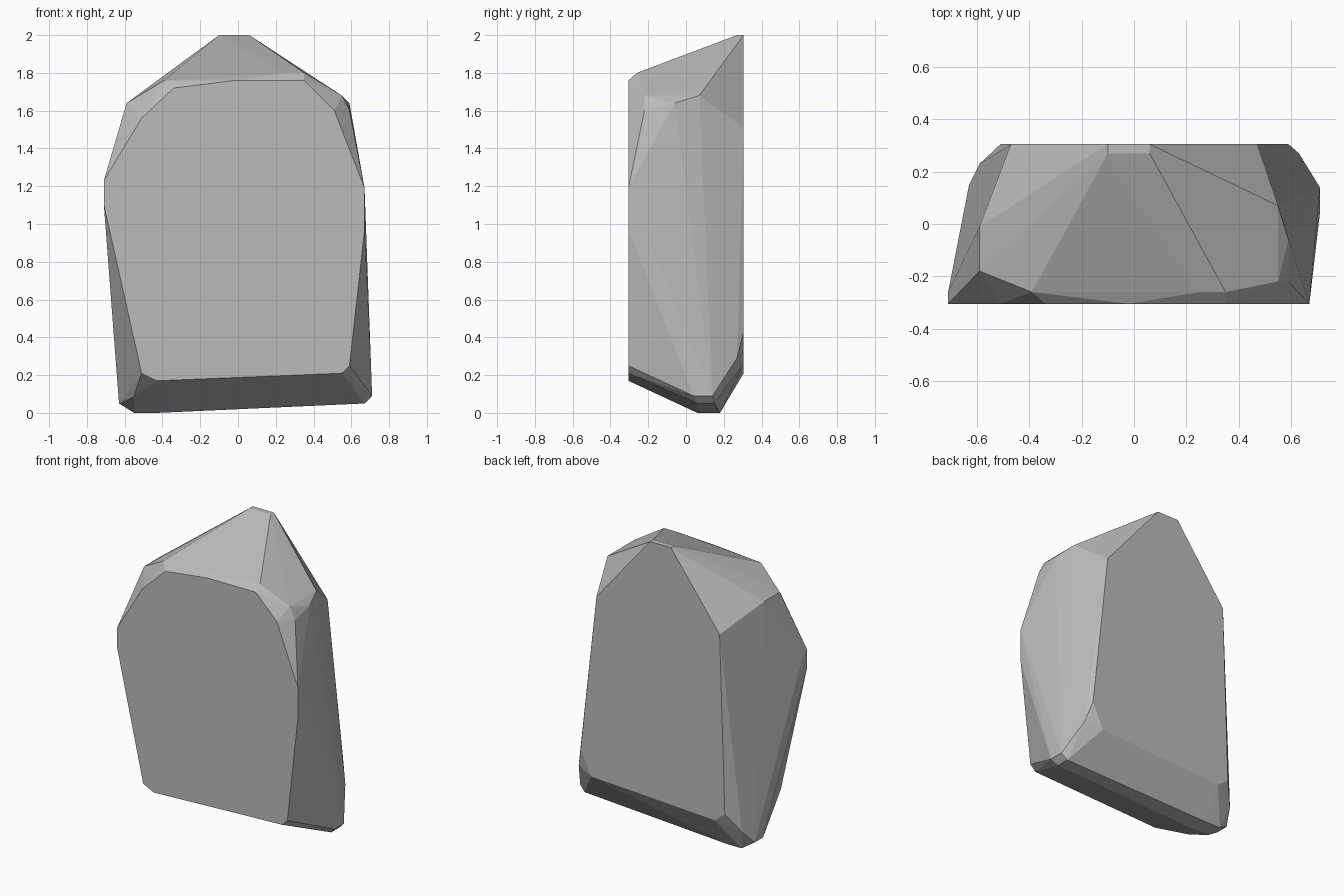
import bpy
import bmesh
import math
from mathutils import Vector

# Remove the default cube only
default_cube = bpy.data.objects.get("Cube")
if default_cube is not None:
    bpy.data.objects.remove(default_cube, do_unlink=True)


def make_material(name, colour):
    material = bpy.data.materials.new(name)
    material.use_nodes = True
    material.diffuse_color = colour
    shader = next(node for node in material.node_tree.nodes if node.type == "BSDF_PRINCIPLED")
    shader.inputs["Base Color"].default_value = colour
    shader.inputs["Roughness"].default_value = 1
    return material


def outline_at_depth(outline, depth):
    """Place a flat outline of width and height pairs at one depth."""
    return [Vector((across, depth, height)) for across, height in outline]


def chipped_stone(name, corners, material):
    """Wrap corner points in a convex, flat-faceted stone."""
    mesh = bpy.data.meshes.new(name)
    stone = bpy.data.objects.new(name, mesh)
    bpy.context.scene.collection.objects.link(stone)
    bm = bmesh.new()
    for corner in corners:
        bm.verts.new(corner)
    hull = bmesh.ops.convex_hull(bm, input=bm.verts[:], use_existing_faces=False)
    unused = [item for item in hull["geom_interior"] + hull["geom_unused"]
              if isinstance(item, bmesh.types.BMVert) and item.is_valid]
    bmesh.ops.delete(bm, geom=list(set(unused)), context="VERTS")
    # Merge the triangles of each flat cut into a single facet
    bmesh.ops.dissolve_limit(bm, angle_limit=math.radians(1),
                             verts=bm.verts[:], edges=bm.edges[:])
    bmesh.ops.recalc_face_normals(bm, faces=bm.faces[:])
    for face in bm.faces:
        face.smooth = False
    bm.to_mesh(mesh)
    bm.free()
    mesh.materials.append(material)
    return stone


half_depth = 0.305

# Flat front cut
front_outline = [
    (-.71, 1.23), (-.51, 1.56), (-.34, 1.72), (-.02, 1.76), (.35, 1.76),
    (.51, 1.6), (.67, 1.19), (.67, .97), (.59, .25), (.55, .21),
    (-.43, .17), (-.51, .21), (-.71, 1.1),
]

# Flat back cut, rising to the peak
back_outline = [
    (-.1, 2), (.06, 2), (.47, 1.51), (.59, .43), (.51, .26),
    (-.43, .21), (-.51, .27), (-.47, 1.5),
]

# Peak and the chipped shoulders around it
peak = [(-.1, .27, 2), (.06, .27, 2)]
left_shoulder = [
    (.59, -.06, 1.64), (.59, -.22, 1.6), (.55, -.22, 1.68),
    (.55, .07, 1.68), (.35, -.26, 1.8), (.25, -.26, 1.8),
]
right_shoulder = [
    (-.59, -.18, 1.64), (-.59, -.01, 1.64), (-.39, -.26, 1.76),
    (-.71, -.26, 1.2), (-.71, -.26, 1.1),
]

# Tapered foot with bevelled corners
left_foot = [
    (.71, .04, .09), (.71, .14, .09), (.63, .27, .29),
    (.67, .06, .05), (.67, .15, .05),
]
right_foot = [
    (-.63, .06, .05), (-.63, .15, .05), (-.59, .23, .14),
    (-.55, .06, 0), (-.55, .18, 0), (-.43, .06, 0), (-.43, .18, 0),
    (-.55, -.13, .09),
]

corners = outline_at_depth(front_outline, -half_depth)
corners += outline_at_depth(back_outline, half_depth)
for chips in (peak, left_shoulder, right_shoulder, left_foot, right_foot):
    corners += [Vector(chip) for chip in chips]

stone_grey = make_material("stone grey", (.5, .5, .5, 1))
chipped_stone("standing_rock", corners, stone_grey)
